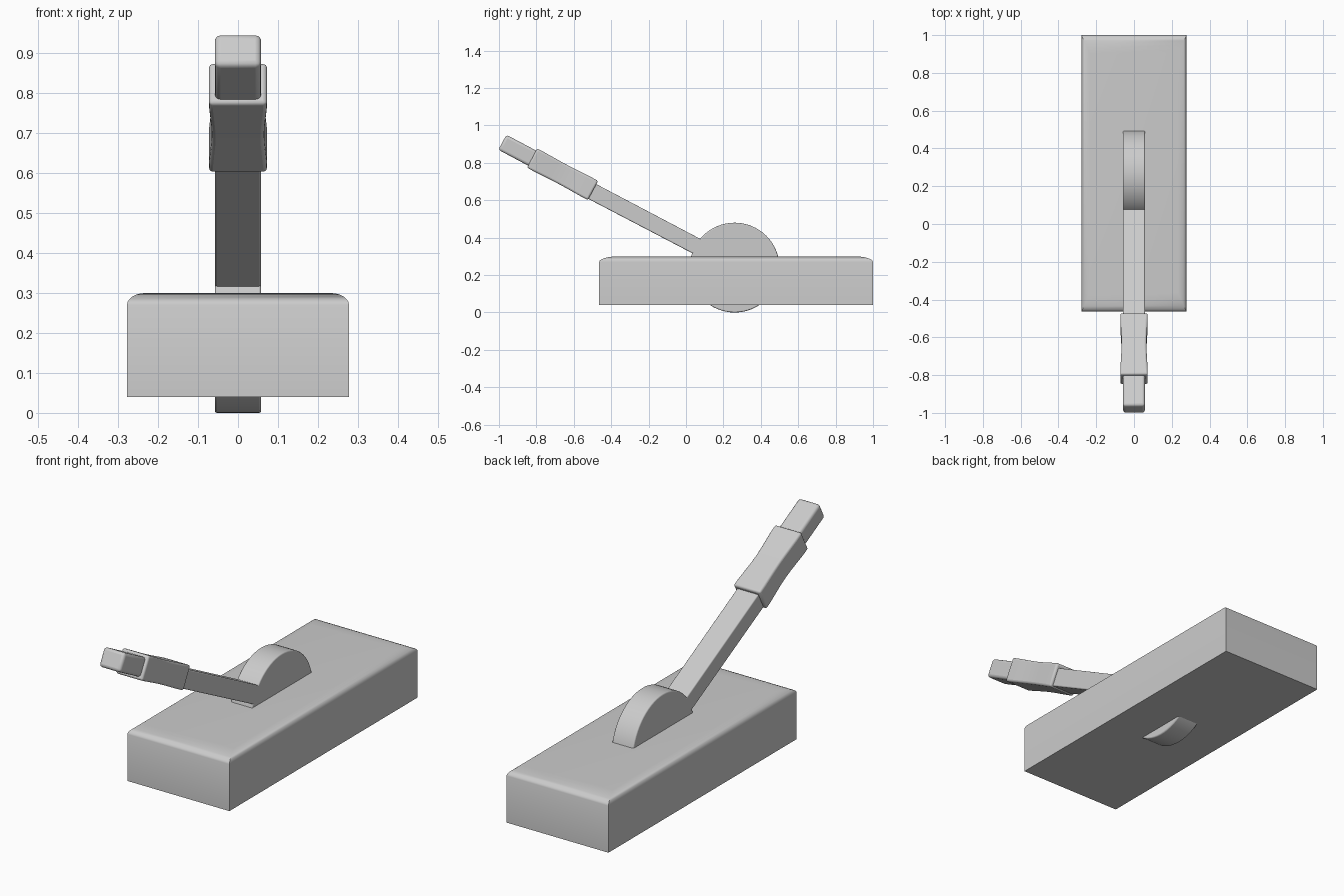
import bpy, bmesh, math
from mathutils import Matrix, Vector

if "Cube" in bpy.data.objects:
    bpy.data.objects.remove(bpy.data.objects["Cube"])

TILT = math.radians(28)
C, S = math.cos(TILT), math.sin(TILT)


def finish(name, bm, bevel=0.0, segments=3, angle=35):
    bmesh.ops.recalc_face_normals(bm, faces=bm.faces)
    mesh = bpy.data.meshes.new(name)
    bm.to_mesh(mesh)
    bm.free()
    obj = bpy.data.objects.new(name, mesh)
    bpy.context.collection.objects.link(obj)
    if bevel:
        mod = obj.modifiers.new("soft_edges", "BEVEL")
        mod.width, mod.segments = bevel, segments
        mod.limit_method = "ANGLE"
        mod.angle_limit = math.radians(40)
    bpy.ops.object.select_all(action="DESELECT")
    bpy.context.view_layer.objects.active = obj
    obj.select_set(True)
    bpy.ops.object.shade_smooth_by_angle(angle=math.radians(angle))
    return obj


def loft(bm, rings):
    """Bridge four-cornered rings and cap both ends."""
    loops = [[bm.verts.new(p) for p in ring] for ring in rings]
    for a, b in zip(loops, loops[1:]):
        for i in range(4):
            j = (i + 1) % 4
            bm.faces.new((a[i], a[j], b[j], b[i]))
    bm.faces.new(loops[0])
    bm.faces.new(loops[-1])


def along_lever(w, a, low, high):
    """Cross-section at distance a along the tilted lever axis."""
    return [(x, -C * a + S * n, S * a + C * n)
            for x, n in ((-w, low), (w, low), (w, high), (-w, high))]


# Base block: square sides, rolled top edge (wider roll at the ends)
bm = bmesh.new()
rings = []
steps = [(0.04, 0, 0)]
for i in range(7):
    t = math.radians(15 * i)
    steps.append((0.27 + 0.03 * math.sin(t), 0.045 * (1 - math.cos(t)), 0.10 * (1 - math.cos(t))))
for z, ix, iy in steps:
    x, y0, y1 = 0.278 - ix, -0.464 + iy, 1.0 - iy
    rings.append([(-x, y0, z), (x, y0, z), (x, y1, z), (-x, y1, z)])
loft(bm, rings)
finish("base", bm)

# Pivot wheel passing through the base
bm = bmesh.new()
bmesh.ops.create_cone(bm, cap_ends=True, segments=64, radius1=0.24, radius2=0.24, depth=0.116,
                      matrix=Matrix.Translation((0, 0.26, 0.24)) @ Matrix.Rotation(math.pi / 2, 4, "Y"))
finish("pivot_wheel", bm, 0.006)

# Lever arm with its rounded tip
bm = bmesh.new()
loft(bm, [along_lever(0.058, -0.1, 0.297, 0.384), along_lever(0.058, 0.9, 0.29, 0.38)])
finish("lever_arm", bm, 0.006)
bm = bmesh.new()
loft(bm, [along_lever(0.058, 1.05, 0.297, 0.388), along_lever(0.058, 1.294, 0.297, 0.388)])
finish("lever_tip", bm, 0.014)

# Waisted hand grip
bm = bmesh.new()
grip = []
for i in range(9):
    t = i / 8
    dip = math.sin(math.pi * t) ** 2
    w = 0.073 - 0.007 * dip
    grip.append(along_lever(w, 0.745 + 0.369 * t, 0.284 + 0.003 * dip, 0.401 - 0.003 * dip))
loft(bm, grip)
finish("hand_grip", bm, 0.01)
